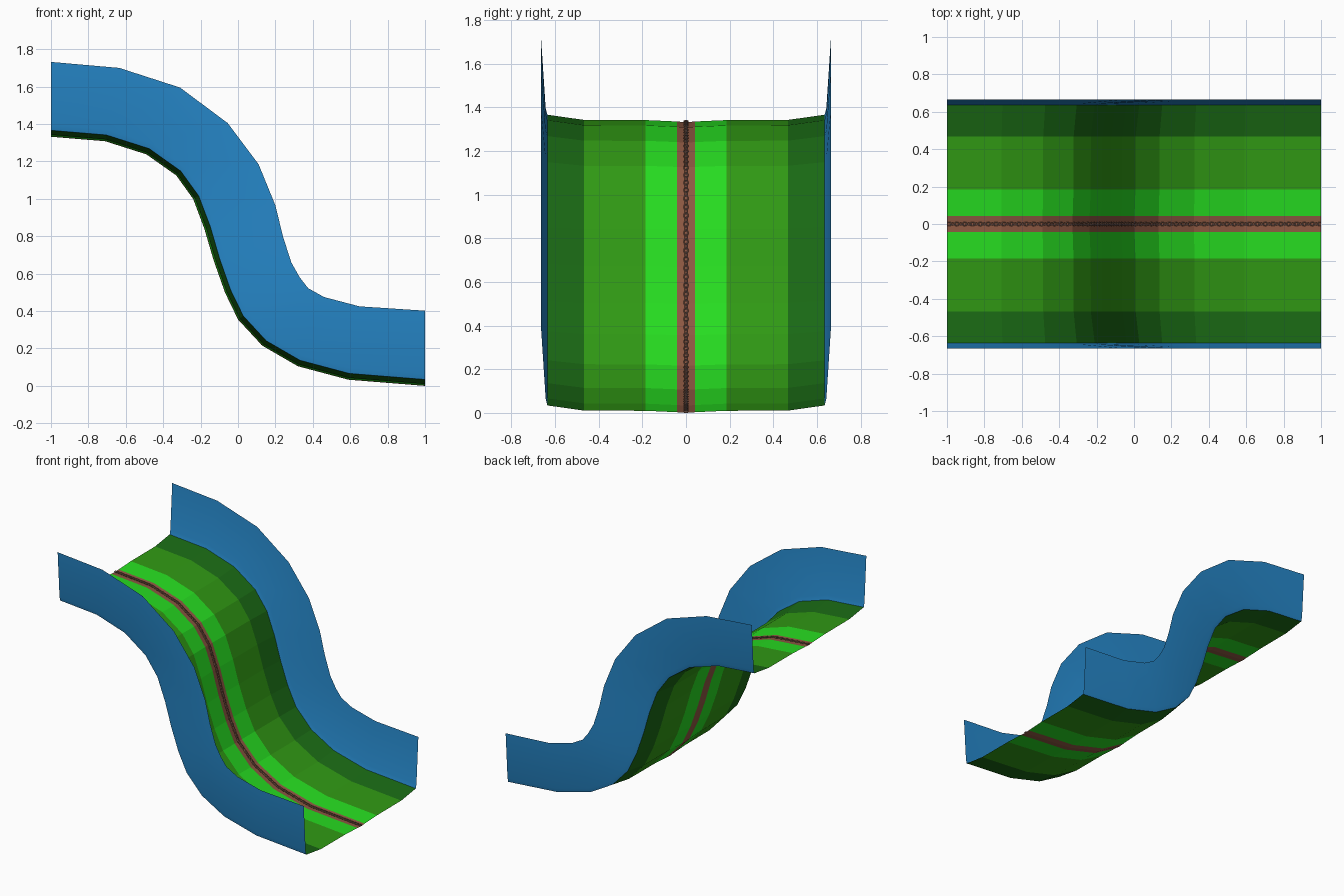
import bpy, bmesh
from math import pi
from mathutils import Vector, Matrix

if "Cube" in bpy.data.objects:
    bpy.data.objects.remove(bpy.data.objects["Cube"])

# Side profile: floor line and matching wall-top line (x, z)
FLOOR = [(-1, 1.332), (-.71, 1.308), (-.49, 1.238), (-.33, 1.125), (-.24, 1.0),
         (-.18, .84), (-.13, .67), (-.07, .50), (0, .355), (.13, .215),
         (.32, .105), (.59, .033), (1, 0)]
TOP = [(-1, 1.732), (-.635, 1.70), (-.31, 1.595), (-.055, 1.405), (.11, 1.185),
       (.2, .965), (.24, .80), (.285, .66), (.33, .58), (.375, .522),
       (.46, .475), (.65, .425), (1, .402)]


def material(name, rgb):
    m = bpy.data.materials.new(name)
    m.diffuse_color = (*rgb, 1)
    m.use_nodes = True
    m.node_tree.nodes["Principled BSDF"].inputs["Base Color"].default_value = m.diffuse_color
    return m


def finish(name, bm, mat):
    me = bpy.data.meshes.new(name)
    bm.to_mesh(me)
    bm.free()
    ob = bpy.data.objects.new(name, me)
    bpy.context.collection.objects.link(ob)
    me.materials.append(mat)
    return ob


def sweep(name, section, mat, mirror=True, smooth=False):
    """Sweep a (y, height fraction) section down the slope."""
    bm = bmesh.new()
    rows = []
    for f, t in zip(FLOOR, TOP):
        f, t = Vector((f[0], 0, f[1])), Vector((t[0], 0, t[1]))
        rows.append([bm.verts.new(f.lerp(t, h) + Vector((0, y, 0))) for y, h in section])
    for a, b in zip(rows, rows[1:]):
        for i in range(len(section) - 1):
            face = bm.faces.new((a[i], b[i], b[i + 1], a[i + 1]))
            face.smooth = smooth
    ob = finish(name, bm, mat)
    if mirror:
        ob.modifiers.new("Mirror", 'MIRROR').use_axis = (False, True, False)
    return ob


brown = material("brown", (.27, .10, .055))
sweep("centre_strip", [(-.042, .008), (0, 0), (.042, .008)], brown, mirror=False)
sweep("inner_lawn", [(.042, .008), (.185, .024)], material("bright_green", (.02, .72, .015)))
sweep("middle_lawn", [(.185, .024), (.467, .026)], material("mid_green", (.03, .32, .007)))
sweep("outer_lawn", [(.467, .026), (.635, .085)], material("dark_green", (.01, .14, .007)))
sweep("side_wall", [(.635, .085), (.643, .16), (.665, 1)],
      material("blue", (.02, .25, .6)), smooth=True)

# Chain of small links lying along the centre strip
PITCH, R = .021, .0135
bm = bmesh.new()
carry, count = PITCH / 2, 0
for a, b in zip(FLOOR, FLOOR[1:]):
    a, b = Vector((a[0], 0, a[1])), Vector((b[0], 0, b[1]))
    d = b - a
    x = d.normalized()
    y = Vector((0, 1, 0))
    n = x.cross(y)
    while carry < d.length:
        c = a + x * carry + n * .006
        side = y if count % 2 == 0 else (y * .6 + n * .25)
        up = x.cross(side).normalized()
        ring = []
        for k in range(8):
            ang = k * pi / 4
            v = Matrix.Rotation(ang, 3, 'Y') @ Vector((1, 0, 0))
            out = x * v.x + side * (v.z * .75)
            ring.append([bm.verts.new(c + out * (R + p) + up * q)
                         for p, q in ((.003, 0), (0, .003), (-.003, 0), (0, -.003))])
        for k in range(8):
            r, s = ring[k], ring[(k + 1) % 8]
            for j in range(4):
                bm.faces.new((r[j], s[j], s[(j + 1) % 4], r[(j + 1) % 4]))
        carry += PITCH
        count += 1
    carry -= d.length
bmesh.ops.recalc_face_normals(bm, faces=bm.faces)
for v in bm.verts:
    v.co.x = max(-1, min(1, v.co.x))
    v.co.z = max(0, v.co.z)
finish("chain", bm, material("chain_brown", (.30, .16, .11)))
